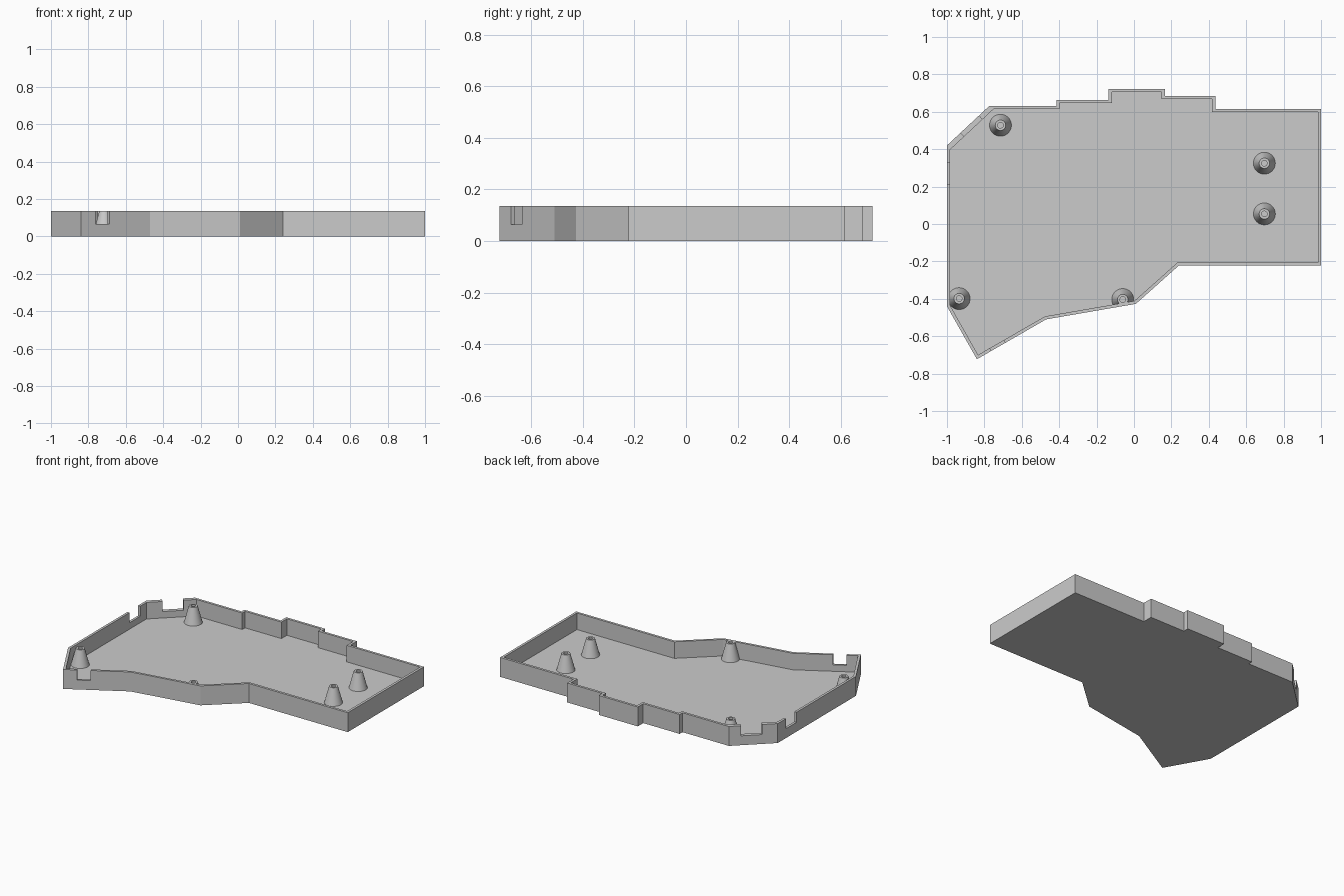
import bpy, bmesh
from math import atan2
from mathutils import Vector, Matrix

if "Cube" in bpy.data.objects:
    bpy.data.objects.remove(bpy.data.objects["Cube"])

HEIGHT, FLOOR, WALL = 0.135, 0.02, 0.017
NOTCH_Z = 0.065

# Case outline, counter-clockwise
OUTLINE = [Vector(p) for p in (
    (-1, -0.44), (-0.84, -0.723), (-0.47, -0.51), (0.01, -0.427),
    (0.24, -0.222), (1, -0.222), (1, 0.615), (0.435, 0.615),
    (0.435, 0.685), (0.165, 0.685), (0.165, 0.723), (-0.135, 0.723),
    (-0.135, 0.663), (-0.415, 0.663), (-0.415, 0.632), (-0.773, 0.632),
    (-1, 0.42))]
COUNT = len(OUTLINE)
THICK = [WALL] * COUNT
THICK[15] = 0.028  # chamfered corner wall is thicker

grey = bpy.data.materials.new("case grey")
grey.use_nodes = True
COLOUR = (0.6, 0.6, 0.6, 1)
grey.diffuse_color = COLOUR
grey.node_tree.nodes["Principled BSDF"].inputs["Base Color"].default_value = COLOUR


def add_object(name, bm):
    bmesh.ops.recalc_face_normals(bm, faces=bm.faces)
    mesh = bpy.data.meshes.new(name)
    bm.to_mesh(mesh)
    bm.free()
    mesh.materials.append(grey)
    obj = bpy.data.objects.new(name, mesh)
    bpy.context.collection.objects.link(obj)
    return obj


def edge_frame(i):
    """Start, direction, inward normal and length of an outline edge."""
    a, b = OUTLINE[i], OUTLINE[(i + 1) % COUNT]
    d = (b - a).normalized()
    return a, d, Vector((-d.y, d.x)), (b - a).length


def inset_corner(i):
    """Corner where the two neighbouring inner wall lines meet."""
    a, d0, n0, _ = edge_frame(i - 1)
    b, d1, n1, _ = edge_frame(i)
    p, q = a + n0 * THICK[i - 1], b + n1 * THICK[i]
    return p + d0 * ((q - p).cross(d1) / d0.cross(d1))


# Tray: base plate and surrounding wall as one shell
inner = [inset_corner(i) for i in range(COUNT)]
bm = bmesh.new()
rings = [[bm.verts.new((p.x, p.y, z)) for p in pts] for pts, z in (
    (OUTLINE, 0), (OUTLINE, HEIGHT), (inner, HEIGHT), (inner, FLOOR))]
for low, high in zip(rings, rings[1:]):
    for i in range(COUNT):
        j = (i + 1) % COUNT
        bm.faces.new((low[i], low[j], high[j], high[i]))
bm.faces.new(rings[0][::-1])
bm.faces.new(rings[-1])
tray = add_object("tray", bm)

# Port notches: edge index, start and end as fractions of the edge
for edge, t0, t1 in ((1, 0.21, 0.41), (15, 0.25, 0.68), (16, 0.105, 0.24)):
    a, d, n, length = edge_frame(edge)
    mid = a + d * length * (t0 + t1) / 2
    bm = bmesh.new()
    bmesh.ops.create_cube(bm, size=1, matrix=(
        Matrix.Translation((mid.x, mid.y, NOTCH_Z + 0.1))
        @ Matrix.Rotation(atan2(d.y, d.x), 4, 'Z')
        @ Matrix.Diagonal((length * (t1 - t0), 0.1, 0.2, 1))))
    cutter = add_object("notch_cutter", bm)
    cutter.hide_render = True
    mod = tray.modifiers.new("notch", 'BOOLEAN')
    mod.operation, mod.solver, mod.object = 'DIFFERENCE', 'EXACT', cutter
    bpy.context.view_layer.objects.active = tray
    bpy.ops.object.modifier_apply(modifier=mod.name)
    bpy.data.objects.remove(cutter)

# Tapered screw posts with blind holes, trimmed where they run into a wall
PROFILE = ((0.06, FLOOR - 0.005), (0.028, HEIGHT), (0.015, HEIGHT), (0.015, 0.06), (0, 0.06))
POSTS = {
    "back_right_post": (-0.714, 0.528),
    "front_right_post": (-0.935, -0.399),
    "front_middle_post": (-0.06, -0.404),
    "left_rear_post": (0.697, 0.325),
    "left_front_post": (0.697, 0.054),
}
for name, (x, y) in POSTS.items():
    bm = bmesh.new()
    verts = [bm.verts.new((x + r, y, z)) for r, z in PROFILE]
    edges = [bm.edges.new(pair) for pair in zip(verts, verts[1:])]
    bmesh.ops.spin(bm, geom=verts + edges, cent=(x, y, 0), axis=(0, 0, 1),
                   angle=6.2831853, steps=32, use_duplicate=False)
    bmesh.ops.remove_doubles(bm, verts=bm.verts, dist=0.0005)
    for i in range(COUNT):
        a, d, n, length = edge_frame(i)
        rel = Vector((x, y)) - a
        if 0 < rel.dot(d) < length and rel.dot(n) < 0.06:
            plane = a + n * WALL / 2
            bmesh.ops.bisect_plane(
                bm, geom=bm.verts[:] + bm.edges[:] + bm.faces[:],
                plane_co=(plane.x, plane.y, 0), plane_no=(-n.x, -n.y, 0),
                clear_outer=True)
    post = add_object(name, bm)
    bpy.ops.object.select_all(action='DESELECT')
    post.select_set(True)
    bpy.context.view_layer.objects.active = post
    bpy.ops.object.shade_smooth_by_angle()
